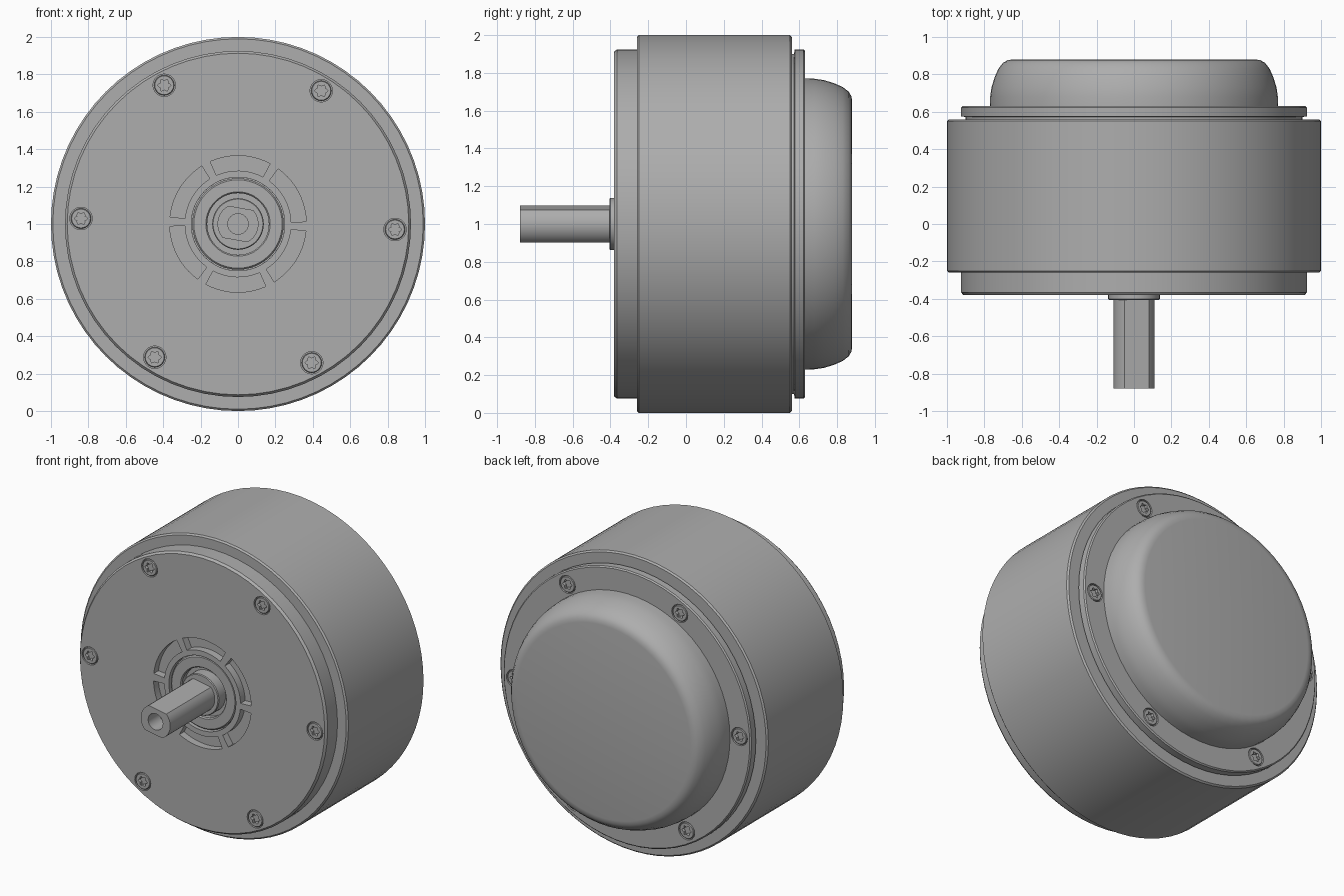
import bpy, bmesh, math
from math import sin, cos, pi, radians

cube = bpy.data.objects.get("Cube")
if cube:
    bpy.data.objects.remove(cube, do_unlink=True)

CENTRE_Z = 1.0
TURN = radians(-2)          # shared clocking of screws and spokes

grey = bpy.data.materials.new("machined grey")
grey.use_nodes = True
grey.diffuse_color = (0.42, 0.42, 0.42, 1)
grey.node_tree.nodes["Principled BSDF"].inputs["Base Color"].default_value = (0.42, 0.42, 0.42, 1)


def finish(name, bm, location=(0, 0, CENTRE_Z), angle=30):
    bmesh.ops.recalc_face_normals(bm, faces=bm.faces[:])
    mesh = bpy.data.meshes.new(name)
    bm.to_mesh(mesh)
    bm.free()
    mesh.materials.append(grey)
    ob = bpy.data.objects.new(name, mesh)
    ob.location = location
    bpy.context.collection.objects.link(ob)
    smooth(ob, angle)
    return ob


def smooth(ob, angle=30):
    bpy.ops.object.select_all(action="DESELECT")
    ob.select_set(True)
    bpy.context.view_layer.objects.active = ob
    bpy.ops.object.shade_smooth_by_angle(angle=radians(angle))


def loft(bm, loops, closed=False):
    """Skin equal-length loops of points; cap the ends or join them up."""
    rings = [[bm.verts.new(p) for p in loop] for loop in loops]
    pairs = list(zip(rings, rings[1:]))
    if closed:
        pairs.append((rings[-1], rings[0]))
    for a, b in pairs:
        for i in range(len(a)):
            j = (i + 1) % len(a)
            bm.faces.new((a[i], a[j], b[j], b[i]))
    if not closed:
        bm.faces.new(rings[0])
        bm.faces.new(rings[-1])


def circle(r, y, n):
    return [(r * cos(2 * pi * i / n), y, r * sin(2 * pi * i / n)) for i in range(n)]


def lathe(name, profile, n=64, closed=False, **kw):
    bm = bmesh.new()
    loft(bm, [circle(r, y, n) for r, y in profile], closed)
    return finish(name, bm, **kw)


def cut(target, cutter_bm):
    cutter = finish("cutter", cutter_bm)
    mod = target.modifiers.new("cut", "BOOLEAN")
    mod.operation = "DIFFERENCE"
    mod.solver = "EXACT"
    mod.object = cutter
    bpy.context.view_layer.objects.active = target
    bpy.ops.object.modifier_apply(modifier=mod.name)
    bpy.data.objects.remove(cutter, do_unlink=True)
    smooth(target)


screw_spots = [(0.84 * cos(TURN + k * pi / 3), 0.84 * sin(TURN + k * pi / 3)) for k in range(6)]


def screw_holes(bm, y):
    for x, z in screw_spots:
        loft(bm, [[(px + x, py, pz + z) for px, py, pz in circle(0.06, yy, 24)]
                  for yy in (y - 0.02, y + 0.02)])


# Main housing drum with softened rims
lathe("housing", [(0.88, -0.26), (0.99, -0.26), (1.0, -0.25), (1.0, 0.55), (0.99, 0.56), (0.88, 0.56)], 72)

# Front plate with a bearing bore, vent pockets and screw holes
front = lathe("front_plate", [(0.25, -0.38), (0.913, -0.38), (0.925, -0.365), (0.925, -0.25), (0.25, -0.25)],
              closed=True)
bm = bmesh.new()
screw_holes(bm, -0.38)
for k in range(6):
    start, end = (TURN + radians(60 * k + a) for a in (4, 56))
    steps = [start + (end - start) * i / 10 for i in range(11)]
    outline = [(0.365, a) for a in steps] + [(0.285, a) for a in reversed(steps)]
    loft(bm, [[(r * cos(a), y, r * sin(a)) for r, a in outline] for y in (-0.42, -0.33)])
cut(front, bm)

# Back flange, necked where it meets the housing
back = lathe("back_flange", [(0.90, 0.55), (0.90, 0.572), (0.925, 0.576), (0.925, 0.622), (0.917, 0.63), (0.6, 0.63)])
bm = bmesh.new()
screw_holes(bm, 0.63)
cut(back, bm)

# Rounded rear cover
lathe("rear_cover", [(0.77, 0.62), (0.769, 0.68), (0.762, 0.73), (0.745, 0.785), (0.725, 0.83),
                     (0.70, 0.862), (0.675, 0.876), (0.65, 0.88)], 64, angle=40)

# Bearing set in the bore and the collar round the shaft
lathe("bearing", [(0.244, -0.25), (0.244, -0.362), (0.236, -0.37), (0.172, -0.37), (0.165, -0.362), (0.165, -0.25)],
      48, closed=True)
lathe("bearing_floor", [(0.25, -0.27), (0.25, -0.33), (0.14, -0.33)], 48)
lathe("shaft_collar", [(0.138, -0.27), (0.138, -0.40), (0.133, -0.405), (0.1, -0.405)], 48)

# Output shaft: two opposite flats and a centre hole in the end
R, FLAT, TILT = 0.11, 0.087, radians(-10)


def flatted(y):
    half = math.acos(FLAT / R)
    sides = []
    for base in (0, pi):
        lo, hi = base - pi / 2 + half, base + pi / 2 - half
        sides += [lo + (hi - lo) * i / 11 for i in range(12)]
    return [(R * cos(a + TILT), y, R * sin(a + TILT)) for a in sides]


bm = bmesh.new()
loft(bm, [flatted(-0.30), flatted(-0.88),
          circle(0.055, -0.88, 24)[18:] + circle(0.055, -0.88, 24)[:18],
          circle(0.055, -0.76, 24)[18:] + circle(0.055, -0.76, 24)[:18]])
finish("shaft", bm)


# Countersunk screws with six-lobed sockets
def star(y):
    return [((0.029 + 0.006 * cos(pi * i / 2)) * cos(pi * i / 12), y,
             (0.029 + 0.006 * cos(pi * i / 2)) * sin(pi * i / 12)) for i in range(24)]


for label, y, out in (("front", -0.38, -1), ("back", 0.63, 1)):
    for k, (x, z) in enumerate(screw_spots):
        bm = bmesh.new()
        loft(bm, [circle(0.054, -0.025 * out, 24), circle(0.054, -0.004 * out, 24), circle(0.05, 0, 24),
                  star(0), star(-0.02 * out)])
        finish(f"{label}_screw_{k + 1}", bm, location=(x, y, CENTRE_Z + z))
